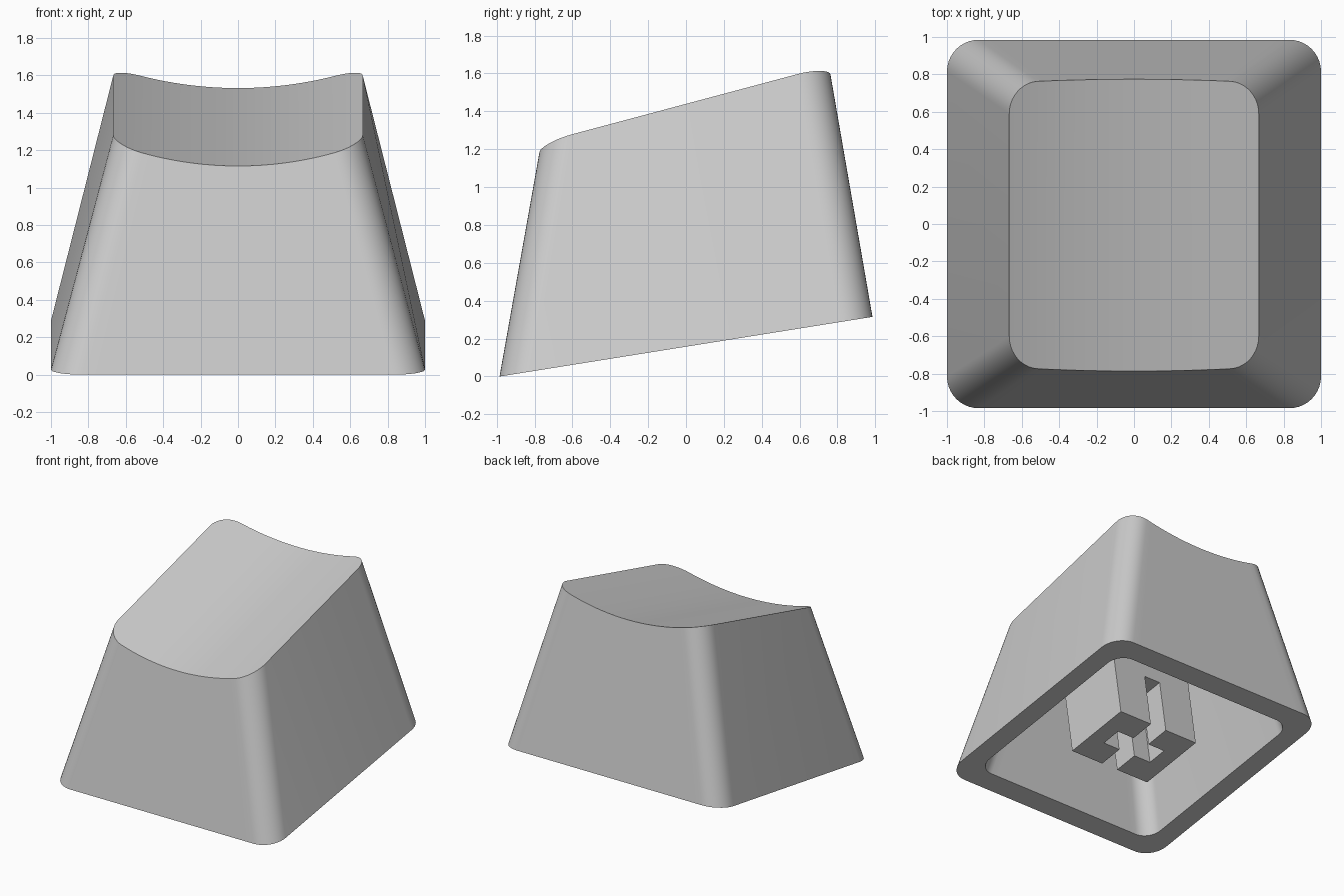
import bpy, bmesh, math
from mathutils import Matrix, Vector

cube = bpy.data.objects.get("Cube")
if cube:
    bpy.data.objects.remove(cube, do_unlink=True)

TILT = 0.16          # slope of the lower rim
SLOPE = 0.267        # slope of the typing surface
RIM_Z = 0.157        # rim height at the centre
DISH_R = 2.0         # radius of the dished top

grey = bpy.data.materials.new("light_grey")
grey.use_nodes = True
colour = (0.604, 0.604, 0.604, 1)
grey.diffuse_color = colour
grey.node_tree.nodes["Principled BSDF"].inputs["Base Color"].default_value = colour


def make_object(name, bm):
    bmesh.ops.recalc_face_normals(bm, faces=bm.faces)
    mesh = bpy.data.meshes.new(name)
    bm.to_mesh(mesh)
    bm.free()
    mesh.materials.append(grey)
    obj = bpy.data.objects.new(name, mesh)
    bpy.context.collection.objects.link(obj)
    return obj


def activate(obj):
    bpy.ops.object.select_all(action="DESELECT")
    obj.select_set(True)
    bpy.context.view_layer.objects.active = obj


def half_outline(hx, hy, r, arc=10, straight=24):
    """Front half of a rounded rectangle, from -x to +x."""
    left = []
    for i in range(arc + 1):
        a = math.pi / 2 * i / arc
        left.append((-hx + r - r * math.cos(a), -hy + r - r * math.sin(a)))
    middle = [(-(hx - r) + 2 * (hx - r) * i / straight, -hy) for i in range(1, straight)]
    return left + middle + [(-x, y) for x, y in reversed(left)]


def rim(x, y):
    return RIM_Z + TILT * y


def dish(x, y):
    return 1.325 + SLOPE * y + DISH_R - math.sqrt(DISH_R ** 2 - x * x)


def ceiling(x, y):
    return 1.14 + SLOPE * y


def drafted_shell(bm, low, high, surface):
    """Drafted wall from the rim up to a surface, closed by strips along y."""
    rows = {}
    for side in (-1, 1):
        bottom, top = [], []
        for (x0, y0), (x1, y1) in zip(half_outline(*low), half_outline(*high)):
            y0, y1 = -side * y0, -side * y1 - 0.005
            start = Vector((x0, y0, rim(x0, y0)))
            end = Vector((x1, y1, 1.44 + SLOPE * y1))
            # slide along the draft line until it meets the surface
            t = 1.0
            for _ in range(12):
                p = start.lerp(end, t)
                t += (surface(p.x, p.y) - p.z) / (end.z - start.z)
            bottom.append(bm.verts.new(start))
            top.append(bm.verts.new(start.lerp(end, t)))
        rows[side] = (bottom, top)
    (fb, ft), (bb, bt) = rows[-1], rows[1]
    for i in range(len(ft) - 1):
        bm.faces.new((ft[i], ft[i + 1], bt[i + 1], bt[i]))
    lower, upper = fb + bb[::-1], ft + bt[::-1]
    n = len(lower)
    for i in range(n):
        j = (i + 1) % n
        bm.faces.new((lower[i], lower[j], upper[j], upper[i]))
    return lower


# Hollow cap: outer shell, inner cavity and the flat rim joining them
bm = bmesh.new()
outer = drafted_shell(bm, (1.0, 0.985, 0.17), (0.667, 0.76, 0.165), dish)
inner = drafted_shell(bm, (0.835, 0.82, 0.13), (0.515, 0.61, 0.12), ceiling)
for i in range(len(outer)):
    j = (i + 1) % len(outer)
    bm.faces.new((outer[i], outer[j], inner[j], inner[i]))
cap = make_object("key_cap", bm)
activate(cap)
bpy.ops.object.shade_smooth_by_angle(angle=math.radians(30))


def prism(name, points, z0, z1):
    """Upright prism, leaned to stand square to the rim."""
    bm = bmesh.new()
    base = bm.faces.new([bm.verts.new((x, y, z0)) for x, y in points])
    grown = bmesh.ops.extrude_face_region(bm, geom=[base])
    verts = [g for g in grown["geom"] if isinstance(g, bmesh.types.BMVert)]
    bmesh.ops.translate(bm, verts=verts, vec=(0, 0, z1 - z0))
    lean = Matrix.Translation((0, 0, RIM_Z)) @ Matrix.Rotation(math.atan(TILT), 4, "X")
    bm.transform(lean)
    return make_object(name, bm)


# Mounting stem with a cross-shaped socket open at front and back
sx, sy = 0.366, 0.287
stem = prism("mounting_stem", [(-sx, -sy), (sx, -sy), (sx, sy), (-sx, sy)], 0, 1.0)
w, h, arm, reach = 0.073, 0.083, 0.225, 0.4
quarter = [(w, reach), (w, h), (arm, h)]
right = quarter + [(x, -y) for x, y in reversed(quarter)]
cross = right + [(-x, y) for x, y in reversed(right)]
cutter = prism("socket_cutter", cross, -0.1, 0.45)
cutter.hide_render = True

cut = stem.modifiers.new("socket", "BOOLEAN")
cut.operation = "DIFFERENCE"
cut.solver = "EXACT"
cut.object = cutter
activate(stem)
bpy.ops.object.modifier_apply(modifier=cut.name)
bpy.data.objects.remove(cutter, do_unlink=True)
